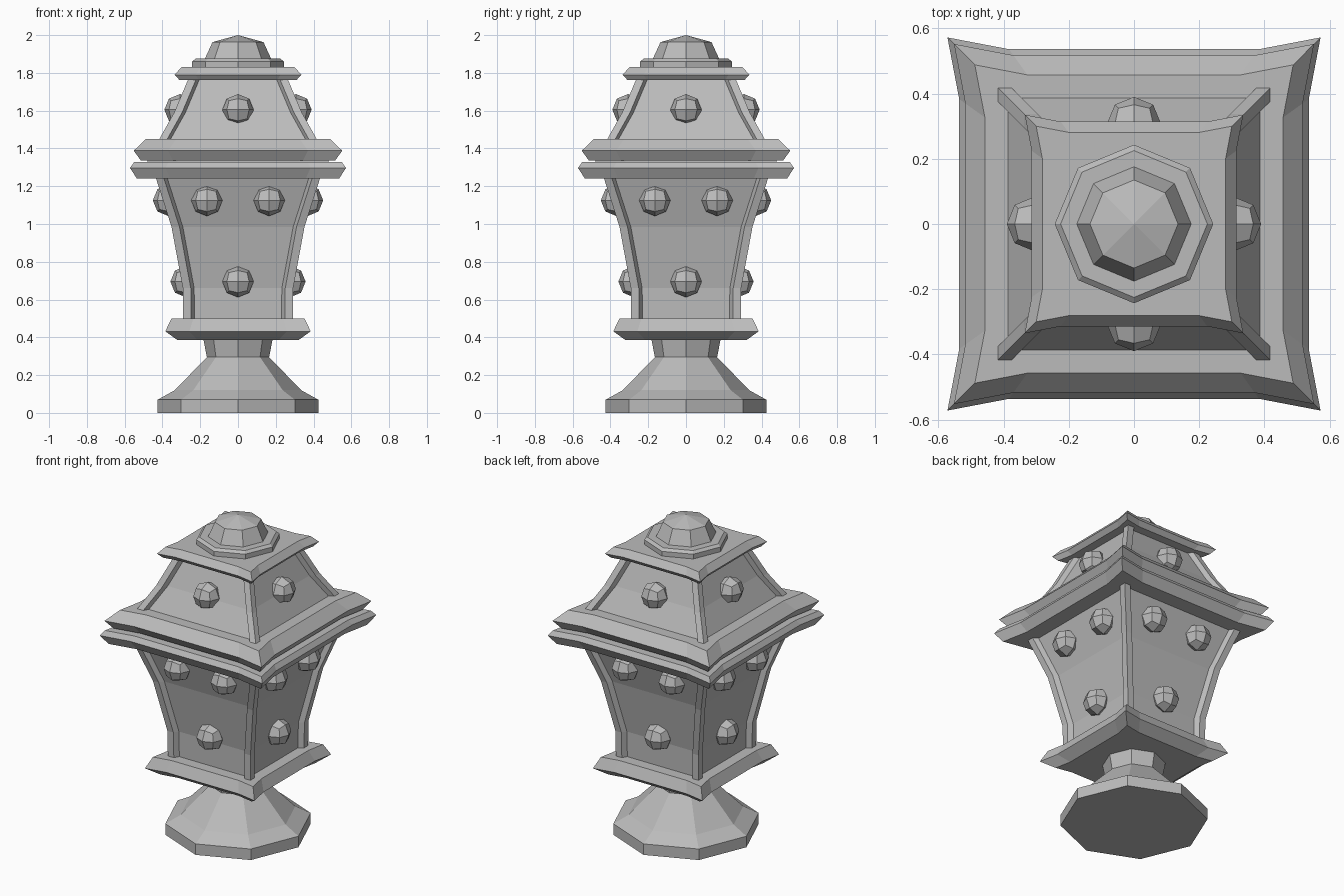
import bpy, bmesh, math
from mathutils import Vector, Matrix

cube = bpy.data.objects.get("Cube")
if cube:
    bpy.data.objects.remove(cube, do_unlink=True)

stone = bpy.data.materials.new("grey stone")
stone.use_nodes = True
GREY = (0.5, 0.5, 0.5, 1)
stone.diffuse_color = GREY
stone.node_tree.nodes["Principled BSDF"].inputs["Base Color"].default_value = GREY


def finish(name, bm):
    bmesh.ops.recalc_face_normals(bm, faces=bm.faces)
    mesh = bpy.data.meshes.new(name)
    bm.to_mesh(mesh)
    bm.free()
    mesh.materials.append(stone)
    obj = bpy.data.objects.new(name, mesh)
    bpy.context.collection.objects.link(obj)
    return obj


def loft(bm, rings):
    """Skin a stack of closed rings and cap both ends."""
    loops = [[bm.verts.new(p) for p in ring] for ring in rings]
    for a, b in zip(loops, loops[1:]):
        n = len(a)
        for i in range(n):
            j = (i + 1) % n
            bm.faces.new((a[i], a[j], b[j], b[i]))
    bm.faces.new(loops[0])
    bm.faces.new(loops[-1])


def spin8(name, profile):
    """Eight-sided turned part from (radius, height) pairs."""
    bm = bmesh.new()
    loft(bm, [[(r * math.cos(k * math.pi / 4), r * math.sin(k * math.pi / 4), z)
               for k in range(8)] for r, z in profile])
    bmesh.ops.remove_doubles(bm, verts=bm.verts, dist=0.0001)
    return finish(name, bm)


def flared_ring(c, z):
    """Square outline whose corners are drawn out to points."""
    pts = []
    for k in range(4):
        turn = Matrix.Rotation(k * math.pi / 2, 3, 'Z')
        for x, y in ((c, c), (0.67 * c, 0.937 * c), (-0.67 * c, 0.937 * c)):
            pts.append(turn @ Vector((x, y, z)))
    return pts


def slab(name, profile):
    bm = bmesh.new()
    loft(bm, [flared_ring(c, z) for c, z in profile])
    return finish(name, bm)


def square_ring(c, z):
    return [(c, c, z), (-c, c, z), (-c, -c, z), (c, -c, z)]


def walls_and_ribs(name, profile, inset=0.03):
    """Recessed square walls with a bevelled rib up every corner."""
    bm = bmesh.new()
    loft(bm, [square_ring(c - inset, z) for c, z in profile])
    finish(name + "_walls", bm)
    w = 0.06
    section = ((0, 0), (-0.042, 0), (-w, -inset), (-w, -w), (-inset, -w), (0, -0.042))
    bm = bmesh.new()
    for k in range(4):
        turn = Matrix.Rotation(k * math.pi / 2, 3, 'Z')
        loft(bm, [[turn @ Vector((c + x, c + y, z)) for x, y in section]
                  for c, z in profile])
    finish(name + "_corner_ribs", bm)


def studs(name, xs, out, z, radius=0.083):
    """Faceted round studs repeated on all four sides."""
    bm = bmesh.new()
    for k in range(4):
        for x in xs:
            ball = bmesh.new()
            bmesh.ops.create_cube(ball, size=2)
            bmesh.ops.subdivide_edges(ball, edges=ball.edges, cuts=1, use_grid_fill=True)
            for v in ball.verts:
                v.co = v.co.normalized() * radius + Vector((x, -out, z))
            ball.transform(Matrix.Rotation(k * math.pi / 2, 4, 'Z'))
            temp = bpy.data.meshes.new("temp")
            ball.to_mesh(temp)
            ball.free()
            bm.from_mesh(temp)
            bpy.data.meshes.remove(temp)
    return finish(name, bm)


# Foot and neck
spin8("foot", [(0.425, 0), (0.425, 0.07), (0.335, 0.12), (0.165, 0.295), (0.185, 0.4)])

# Lower tray and tapering body
slab("lower_tray", [(0.32, 0.385), (0.385, 0.432), (0.352, 0.5)])
walls_and_ribs("body", [(0.29, 0.48), (0.292, 0.66), (0.352, 0.985), (0.44, 1.26)])

# Twin eaves, with a core filling the gap between them
slab("lower_eave", [(0.535, 1.24), (0.572, 1.297), (0.55, 1.327)])
slab("eave_core", [(0.48, 1.3), (0.48, 1.36)])
slab("upper_eave", [(0.515, 1.337), (0.552, 1.388), (0.488, 1.45)])

# Sloping roof and its cap
walls_and_ribs("roof", [(0.422, 1.44), (0.338, 1.59), (0.258, 1.78)])
slab("roof_cap", [(0.31, 1.762), (0.335, 1.79), (0.3, 1.83)])
spin8("finial_ring", [(0.243, 1.82), (0.243, 1.86), (0.225, 1.875)])
spin8("finial", [(0.188, 1.83), (0.18, 1.865), (0.135, 1.963), (0, 2.0)])

# Studs
studs("lower_studs", [0], 0.275, 0.695)
studs("upper_studs", [-0.165, 0.165], 0.368, 1.125)
studs("roof_studs", [0], 0.307, 1.605)
